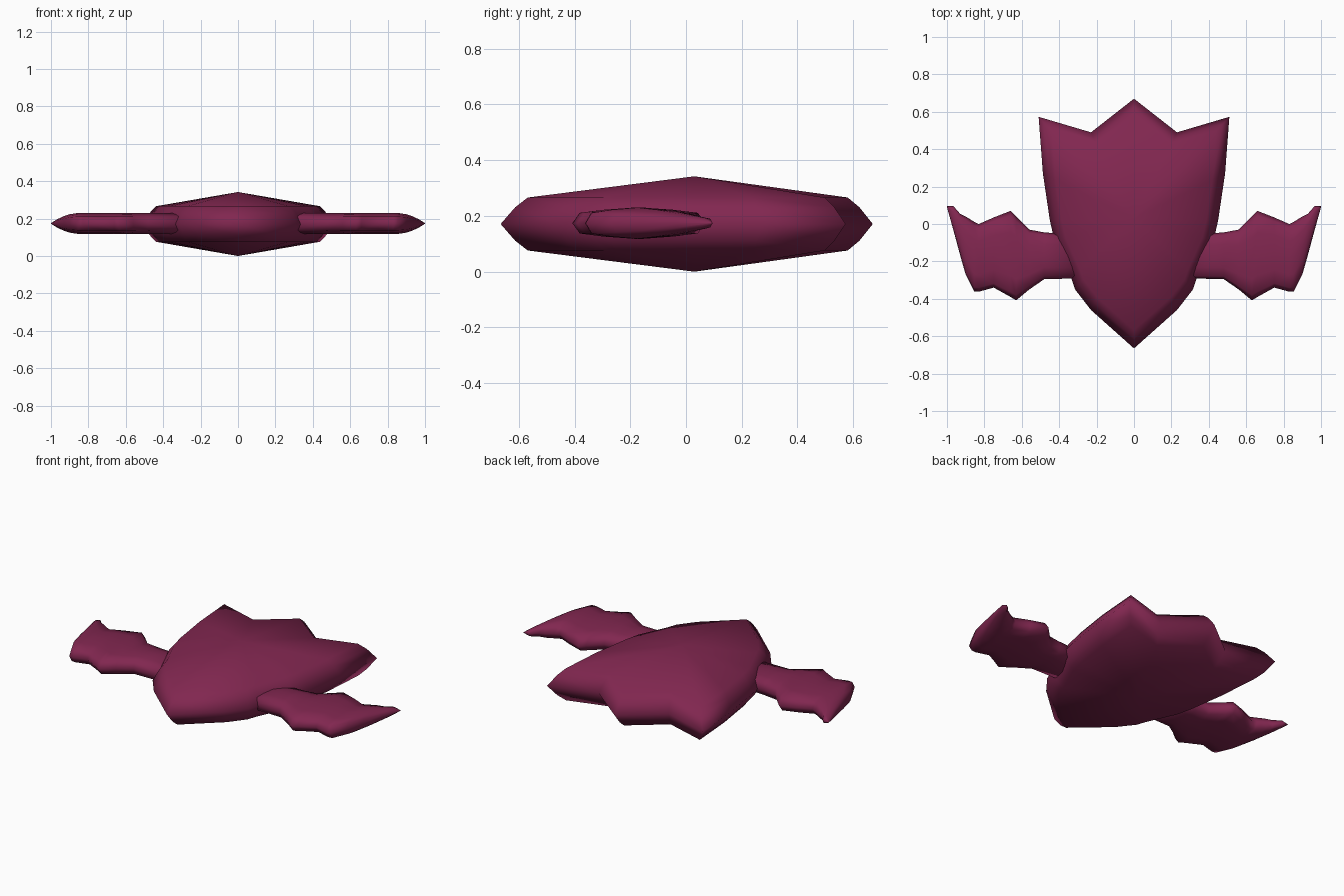
import bpy, bmesh

if "Cube" in bpy.data.objects:
    bpy.data.objects.remove(bpy.data.objects["Cube"])

ZC = 0.171  # height of the horizontal mid-plane
mat = bpy.data.materials.new("maroon")
mat.diffuse_color = (0.22, 0.02, 0.08, 1)
mat.use_nodes = True
mat.node_tree.nodes["Principled BSDF"].inputs["Base Color"].default_value = mat.diffuse_color


def finish(name, bm):
    bmesh.ops.remove_doubles(bm, verts=bm.verts, dist=0.0005)
    bmesh.ops.recalc_face_normals(bm, faces=bm.faces)
    for f in bm.faces:
        f.smooth = True
    me = bpy.data.meshes.new(name)
    bm.to_mesh(me)
    bm.free()
    me.materials.append(mat)
    ob = bpy.data.objects.new(name, me)
    bpy.context.collection.objects.link(ob)
    return ob


def bridge(bm, a, b):
    n = len(a)
    for i in range(n):
        j = (i + 1) % n
        bm.faces.new((a[i], a[j], b[j], b[i]))


# Shield body: outline shrunk toward a centre peak, above and below
half = [(0.23, 0.49), (0.51, 0.573), (0.487, 0.27), (0.45, 0.02), (0.425, -0.09),
        (0.335, -0.29), (0.315, -0.35), (0.23, -0.46)]
outline = [(0, 0.67)] + half + [(0, -0.665)] + [(-x, y) for x, y in reversed(half)]
CY = 0.03
bm = bmesh.new()
rings = []
for s, z in [(0.86, -0.095), (0.925, -0.06), (1, 0), (0.925, 0.06), (0.86, 0.095)]:
    rings.append([bm.verts.new((x * s, CY + (y - CY) * s, ZC + z)) for x, y in outline])
for a, b in zip(rings, rings[1:]):
    bridge(bm, a, b)
for ring, z in ((rings[0], -0.171), (rings[-1], 0.171)):
    peak = bm.verts.new((0, CY, ZC + z))
    for i in range(len(ring)):
        bm.faces.new((ring[i], ring[(i + 1) % len(ring)], peak))
finish("shield_body", bm)

# Wings: faceted lens sections lofted along x: (x, front y, back y, thickness)
stations = [(0.27, -0.29, -0.06, 1), (0.48, -0.295, -0.045, 1), (0.56, -0.35, -0.03, 1),
            (0.63, -0.408, 0.04, 1), (0.66, -0.39, 0.07, 1), (0.75, -0.34, 0.035, 1),
            (0.83, -0.362, 0.0, 1), (0.855, -0.36, 0.012, 1), (0.90, -0.27, 0.04, 0.88),
            (0.93, -0.165, 0.055, 0.7), (0.965, -0.035, 0.095, 0.42), (1.0, 0.09, 0.095, 0.03)]
section = [(-1, 0), (-0.88, 0.037), (-0.5, 0.048), (0, 0.056), (0.5, 0.048), (0.88, 0.037), (1, 0)]
section += [(u, -z) for u, z in reversed(section[1:-1])]
bm = bmesh.new()
rings = []
for x, y0, y1, t in stations:
    mid, r = (y0 + y1) / 2, (y1 - y0) / 2
    rings.append([bm.verts.new((x, mid + u * r, ZC + 0.003 + z * t)) for u, z in section])
for a, b in zip(rings, rings[1:]):
    bridge(bm, a, b)
bm.faces.new(rings[0])
bm.faces.new(rings[-1])
wings = finish("wings", bm)
mod = wings.modifiers.new("mirror", 'MIRROR')
mod.use_axis[0] = True
